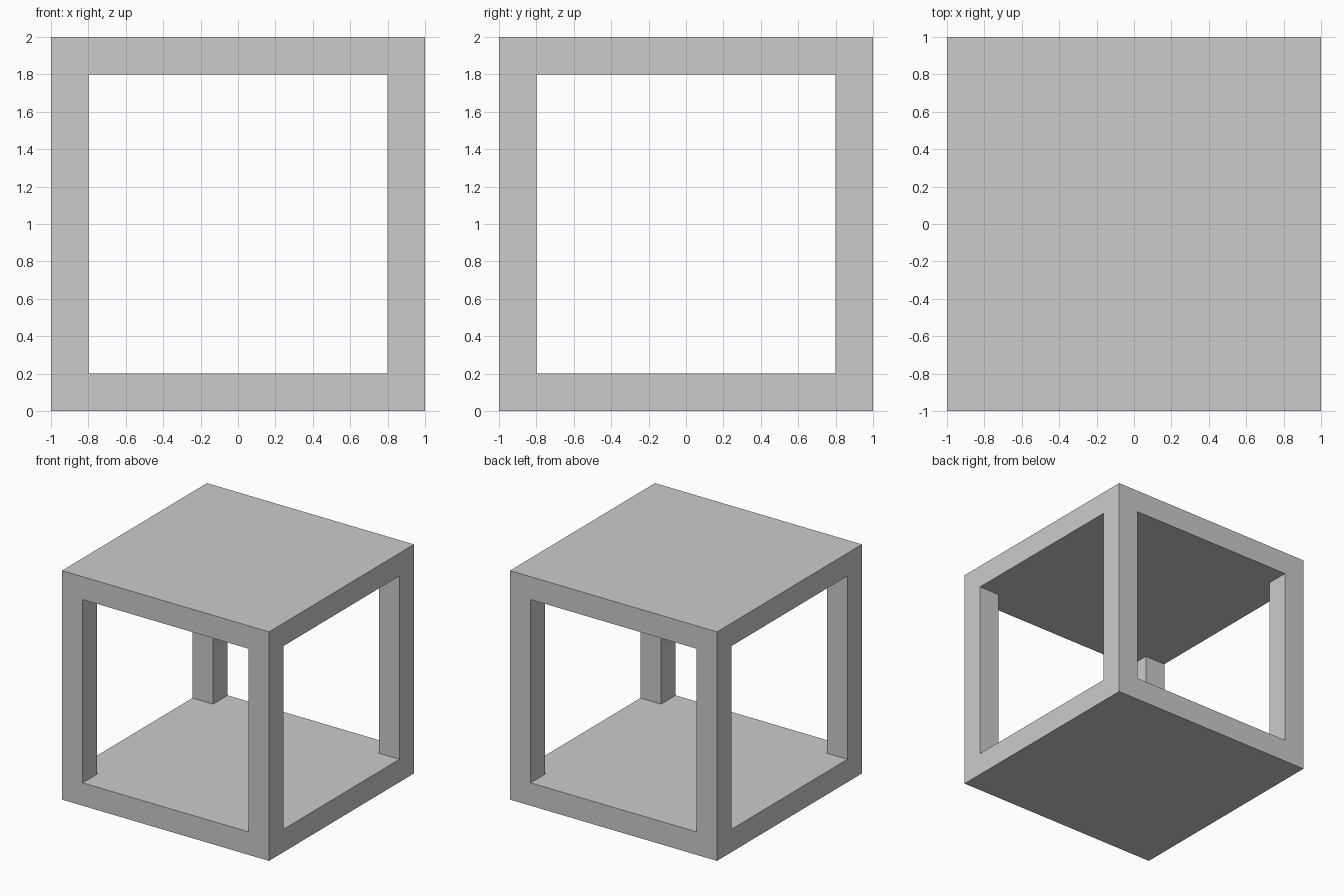
import bpy
import bmesh

if "Cube" in bpy.data.objects:
    bpy.data.objects.remove(bpy.data.objects["Cube"])

HALF = 1.0      # half the cube's side
INNER = 0.8     # half the window opening
BAR = 0.2       # frame thickness
REACH = 1.2     # cutter arms poke out past the cube


def make_prism(name, outline, z0, z1):
    """Extrude a counter-clockwise xy outline from z0 to z1."""
    bm = bmesh.new()
    face = bm.faces.new([bm.verts.new((x, y, z0)) for x, y in outline])
    ext = bmesh.ops.extrude_face_region(bm, geom=[face], use_keep_orig=True)
    top = [v for v in ext["geom"] if isinstance(v, bmesh.types.BMVert)]
    bmesh.ops.translate(bm, verts=top, vec=(0, 0, z1 - z0))
    bmesh.ops.recalc_face_normals(bm, faces=bm.faces)
    mesh = bpy.data.meshes.new(name)
    bm.to_mesh(mesh)
    bm.free()
    obj = bpy.data.objects.new(name, mesh)
    bpy.context.collection.objects.link(obj)
    return obj


# Solid cube that becomes the frame
square = [(-HALF, -HALF), (HALF, -HALF), (HALF, HALF), (-HALF, HALF)]
frame = make_prism("cube_frame", square, 0, 2 * HALF)

# Plus-shaped cutter opens all four sides, leaving floor, roof and corner posts
a, r = INNER, REACH
plus = [(-a, -r), (a, -r), (a, -a), (r, -a), (r, a), (a, a),
        (a, r), (-a, r), (-a, a), (-r, a), (-r, -a), (-a, -a)]
cutter = make_prism("window_cutter", plus, BAR, 2 * HALF - BAR)
cutter.hide_render = True
cutter.display_type = 'WIRE'

windows = frame.modifiers.new("side_windows", 'BOOLEAN')
windows.operation = 'DIFFERENCE'
windows.solver = 'EXACT'
windows.object = cutter

# Apply the cut and remove the helper
bpy.context.view_layer.objects.active = frame
frame.select_set(True)
bpy.ops.object.modifier_apply(modifier=windows.name)
bpy.data.objects.remove(cutter, do_unlink=True)
